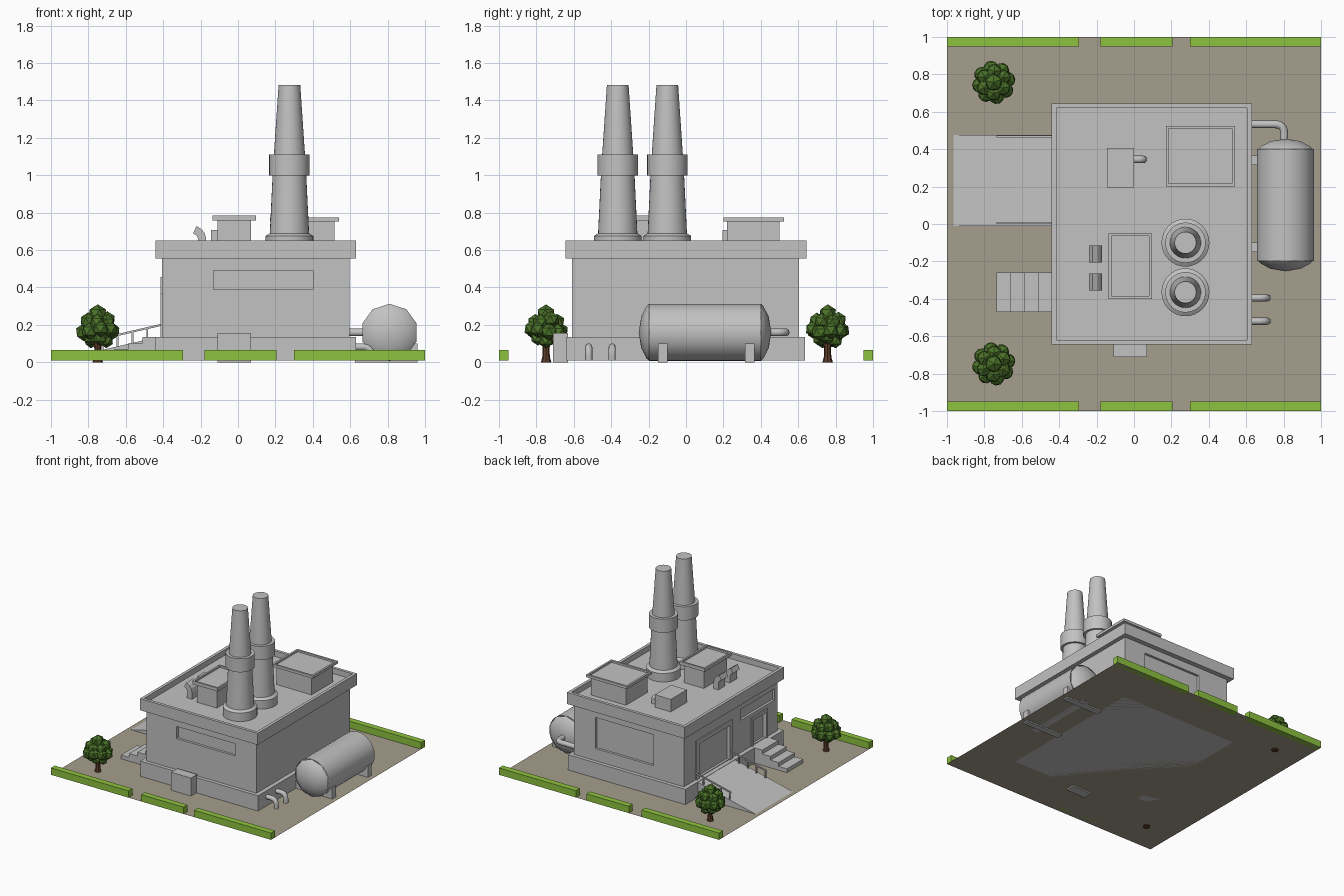
import bpy, bmesh, math, random
from mathutils import Vector, Matrix

if "Cube" in bpy.data.objects:
    bpy.data.objects.remove(bpy.data.objects["Cube"])

random.seed(4)


def material(name, rgb):
    m = bpy.data.materials.new(name)
    m.diffuse_color = (*rgb, 1)
    m.use_nodes = True
    m.node_tree.nodes["Principled BSDF"].inputs["Base Color"].default_value = m.diffuse_color
    return m


GREY = material("concrete_grey", (0.54, 0.54, 0.54))
SOIL = material("ground_tan", (0.38, 0.345, 0.27))
HEDGE = material("hedge_green", (0.27, 0.54, 0.05))
LEAF = material("leaf_green", (0.07, 0.17, 0.022))
BARK = material("bark_brown", (0.11, 0.045, 0.022))


def finish(name, bm, mat, smooth=False):
    bmesh.ops.recalc_face_normals(bm, faces=bm.faces)
    me = bpy.data.meshes.new(name)
    bm.to_mesh(me)
    bm.free()
    me.materials.append(mat)
    ob = bpy.data.objects.new(name, me)
    bpy.context.collection.objects.link(ob)
    if smooth:
        bpy.ops.object.select_all(action='DESELECT')
        ob.select_set(True)
        bpy.context.view_layer.objects.active = ob
        bpy.ops.object.shade_smooth_by_angle(angle=math.radians(35))
    return ob


def add_box(bm, x0, x1, y0, y1, z0, z1):
    mat = Matrix.Translation(((x0 + x1) / 2, (y0 + y1) / 2, (z0 + z1) / 2))
    return bmesh.ops.create_cube(bm, size=1, matrix=mat @ Matrix.Diagonal((x1 - x0, y1 - y0, z1 - z0, 1)))


def boxes(name, mat, *specs):
    bm = bmesh.new()
    for s in specs:
        add_box(bm, *s)
    return finish(name, bm, mat)


def tray(name, spec, rim, depth):
    """Box whose top face is sunk inside a rim."""
    bm = bmesh.new()
    add_box(bm, *spec)
    top = max(bm.faces, key=lambda f: f.calc_center_median().z)
    bmesh.ops.inset_region(bm, faces=[top], thickness=rim)
    bm.faces.ensure_lookup_table()
    for v in top.verts:
        v.co.z -= 0
    inner = bmesh.ops.extrude_discrete_faces(bm, faces=[top])['faces'][0]
    for v in inner.verts:
        v.co.z -= depth
    return finish(name, bm, GREY)


def lathe(name, profile, loc, sides, axis='Z', mat=GREY):
    """Spin (radius, height) points round an axis; zero radius closes."""
    bm = bmesh.new()
    vs = [bm.verts.new((r, 0, h)) for r, h in profile]
    es = [bm.edges.new(p) for p in zip(vs, vs[1:])]
    bmesh.ops.spin(bm, geom=vs + es, cent=(0, 0, 0), axis=(0, 0, 1), angle=math.tau, steps=sides)
    bmesh.ops.remove_doubles(bm, verts=bm.verts, dist=1e-4)
    if axis == 'Y':
        bm.transform(Matrix.Rotation(math.radians(-90), 4, 'X') @ Matrix.Rotation(math.pi / 2, 4, 'Z'))
    bm.transform(Matrix.Translation(loc))
    return finish(name, bm, mat, True)


def prism(name, outline, y0, y1):
    """Extrude an x-z outline along y."""
    bm = bmesh.new()
    f = bm.faces.new([bm.verts.new((x, y0, z)) for x, z in outline])
    ext = bmesh.ops.extrude_face_region(bm, geom=[f])['geom']
    bmesh.ops.translate(bm, vec=(0, y1 - y0, 0), verts=[g for g in ext if isinstance(g, bmesh.types.BMVert)])
    return finish(name, bm, GREY)


def pipe(name, a, corner, b, radius, bend):
    """Round pipe with one rounded elbow."""
    a, c, b = Vector(a), Vector(corner), Vector(b)
    p, q = c + (a - c).normalized() * bend, c + (b - c).normalized() * bend
    pts = [a]
    for i in range(7):
        t = i / 6
        pts.append(p * (1 - t) ** 2 + c * 2 * t * (1 - t) + q * t * t)
    pts.append(b)
    cu = bpy.data.curves.new(name, 'CURVE')
    cu.dimensions = '3D'
    cu.bevel_depth = radius
    cu.bevel_resolution = 3
    cu.use_fill_caps = True
    sp = cu.splines.new('POLY')
    sp.points.add(len(pts) - 1)
    for s, co in zip(sp.points, pts):
        s.co = (*co, 1)
    cu.materials.append(GREY)
    ob = bpy.data.objects.new(name, cu)
    bpy.context.collection.objects.link(ob)
    bpy.ops.object.select_all(action='DESELECT')
    ob.select_set(True)
    bpy.context.view_layer.objects.active = ob
    bpy.ops.object.convert(target='MESH')


# Ground sheet and hedges
bm = bmesh.new()
bmesh.ops.create_grid(bm, x_segments=1, y_segments=1, size=1, matrix=Matrix.Translation((0, 0, 0.01)))
finish("ground", bm, SOIL)
for side, y in (("front", -1.0), ("back", 0.95)):
    boxes(side + "_hedges", HEDGE, *[(a, b, y, y + 0.05, 0.01, 0.066)
                                     for a, b in ((-1, -0.295), (-0.18, 0.205), (0.3, 1))])

# Building: plinth, walls with recessed windows and doors, sunken roof
boxes("plinth", GREY, (-0.44, 0.63, -0.64, 0.635, 0.01, 0.135))
walls = boxes("walls", GREY, (-0.405, 0.595, -0.61, 0.605, 0.13, 0.56))
cutter = boxes("window_cutter", GREY,
               (-0.13, 0.40, -0.7, -0.59, 0.39, 0.49),
               (-0.13, 0.40, 0.585, 0.7, 0.235, 0.49),
               (-0.5, -0.385, -0.57, -0.13, 0.40, 0.49),
               (-0.5, -0.385, 0.02, 0.42, 0.14, 0.42),
               (-0.5, -0.385, -0.45, -0.29, 0.14, 0.345))
cutter.hide_render = True
cutter.hide_set(True)
cut = walls.modifiers.new("recesses", 'BOOLEAN')
cut.operation = 'DIFFERENCE'
cut.solver = 'EXACT'
cut.object = cutter
for name, y0, y1, top, w in (("loading_door_frame", -0.015, 0.455, 0.455, 0.035),
                             ("small_door_frame", -0.475, -0.265, 0.37, 0.025)):
    boxes(name, GREY, (-0.415, -0.4, y0, y0 + w, 0.135, top), (-0.415, -0.4, y1 - w, y1, 0.135, top),
          (-0.415, -0.4, y0 + w, y1 - w, top - w, top))
tray("roof_parapet", (-0.44, 0.63, -0.645, 0.645, 0.555, 0.65), 0.035, 0.045)

# Roof housings with tray lids, small vent box
boxes("front_housing", GREY, (-0.11, 0.07, -0.375, -0.075, 0.6, 0.76))
tray("front_housing_lid", (-0.135, 0.095, -0.40, -0.05, 0.757, 0.784), 0.02, 0.015)
boxes("rear_housing", GREY, (0.195, 0.515, 0.22, 0.5, 0.6, 0.756))
tray("rear_housing_lid", (0.17, 0.54, 0.2, 0.525, 0.753, 0.775), 0.022, 0.014)
boxes("vent_box", GREY, (-0.145, 0, 0.195, 0.405, 0.6, 0.708))
pipe("vent_box_pipe", (-0.02, 0.345, 0.66), (0.05, 0.345, 0.66), (0.05, 0.345, 0.6), 0.02, 0.03)

# Curved roof vents
for i, y in enumerate((-0.355, -0.205)):
    prism(f"roof_vent_{i + 1}", [(-0.213, 0.6), (-0.213, 0.66), (-0.22, 0.677), (-0.24, 0.69), (-0.222, 0.728),
                                 (-0.195, 0.712), (-0.178, 0.69), (-0.17, 0.66), (-0.17, 0.6)], y, y + 0.09)

# Chimneys
for i, y in enumerate((-0.1, -0.365)):
    lathe(f"chimney_{i + 1}", [(0, 0.6), (0.128, 0.6), (0.128, 0.675), (0.108, 0.688), (0.105, 0.69), (0.09, 1.0),
                               (0.108, 1.0), (0.108, 1.112), (0.083, 1.112), (0.058, 1.482), (0, 1.482)],
          (0.275, y, 0), 32)

# Storage tank, cradles and feed pipe
lathe("tank_shell", [(0.153, -0.197), (0.153, 0.4)], (0.81, 0, 0.16), 32, 'Y')
for name, y, d in (("tank_front_dome", -0.197, -1), ("tank_back_dome", 0.4, 1)):
    lathe(name, [(0.153, y), (0.14, y + 0.014 * d), (0.085, y + 0.042 * d), (0, y + 0.056 * d)],
          (0.81, 0, 0.16), 10, 'Y')
boxes("tank_cradles", GREY, (0.625, 0.96, -0.15, -0.1, 0, 0.1), (0.625, 0.96, 0.315, 0.365, 0, 0.1))
pipe("tank_feed_pipe", (0.59, 0.533, 0.16), (0.803, 0.533, 0.16), (0.803, 0.41, 0.16), 0.021, 0.05)

# Drain pipes and front cabinet
for i, y in enumerate((-0.395, -0.52)):
    pipe(f"drain_pipe_{i + 1}", (0.6, y, 0.082), (0.712, y, 0.082), (0.712, y, 0.01), 0.019, 0.045)
boxes("front_cabinet", GREY, (-0.11, 0.07, -0.71, -0.63, 0, 0.158))

# Steps up to the small door
outline = [(-0.43, 0.01)]
for i in range(4):
    x, z = -0.735 + 0.0745 * i, 0.01 + 0.03125 * (i + 1)
    outline += [(x, z - 0.03125), (x, z)]
outline.append((-0.43, 0.135))
prism("steps", outline, -0.47, -0.26)

# Loading ramp with handrails
prism("loading_ramp", [(-0.965, 0.011), (-0.43, 0.135), (-0.43, 0.01)], -0.01, 0.475)
for side, y in (("right", 0.0), ("left", 0.462)):
    slope = lambda x: 0.011 + (x + 0.965) * 0.232
    prism(side + "_handrail", [(-0.735, slope(-0.735) + 0.055), (-0.41, slope(-0.41) + 0.055),
                               (-0.41, slope(-0.41) + 0.066), (-0.735, slope(-0.735) + 0.066)], y, y + 0.01)
    boxes(side + "_rail_posts", GREY, *[(x, x + 0.01, y, y + 0.01, slope(x) - 0.01, slope(x) + 0.06)
                                        for x in (-0.73, -0.65, -0.57, -0.49)])

# Trees: flared trunk and clustered leaf blobs
for side, ty in (("front", -0.748), ("back", 0.757)):
    lathe(side + "_tree_trunk", [(0, 0), (0.028, 0), (0.02, 0.03), (0.018, 0.075), (0.032, 0.14), (0, 0.14)],
          (-0.75, ty, 0), 8, mat=BARK)
    bm = bmesh.new()
    blobs = [(0, 0, 0.26, 0.05), (0, 0, 0.17, 0.07)]
    for n, ring, z, r, turn in ((8, 0.076, 0.172, 0.046, 0.2), (6, 0.058, 0.225, 0.044, 0.5), (5, 0.045, 0.125, 0.04, 0)):
        for k in range(n):
            a = math.tau * k / n + turn
            blobs.append((ring * math.cos(a), ring * math.sin(a), z + random.uniform(-0.015, 0.01), r))
    for x, y, z, r in blobs:
        spin = Matrix.Rotation(random.uniform(0, 6), 4, 'Z')
        bmesh.ops.create_icosphere(bm, subdivisions=1, radius=r,
                                   matrix=Matrix.Translation((x - 0.75, y + ty, z)) @ spin)
    finish(side + "_tree_leaves", bm, LEAF)
